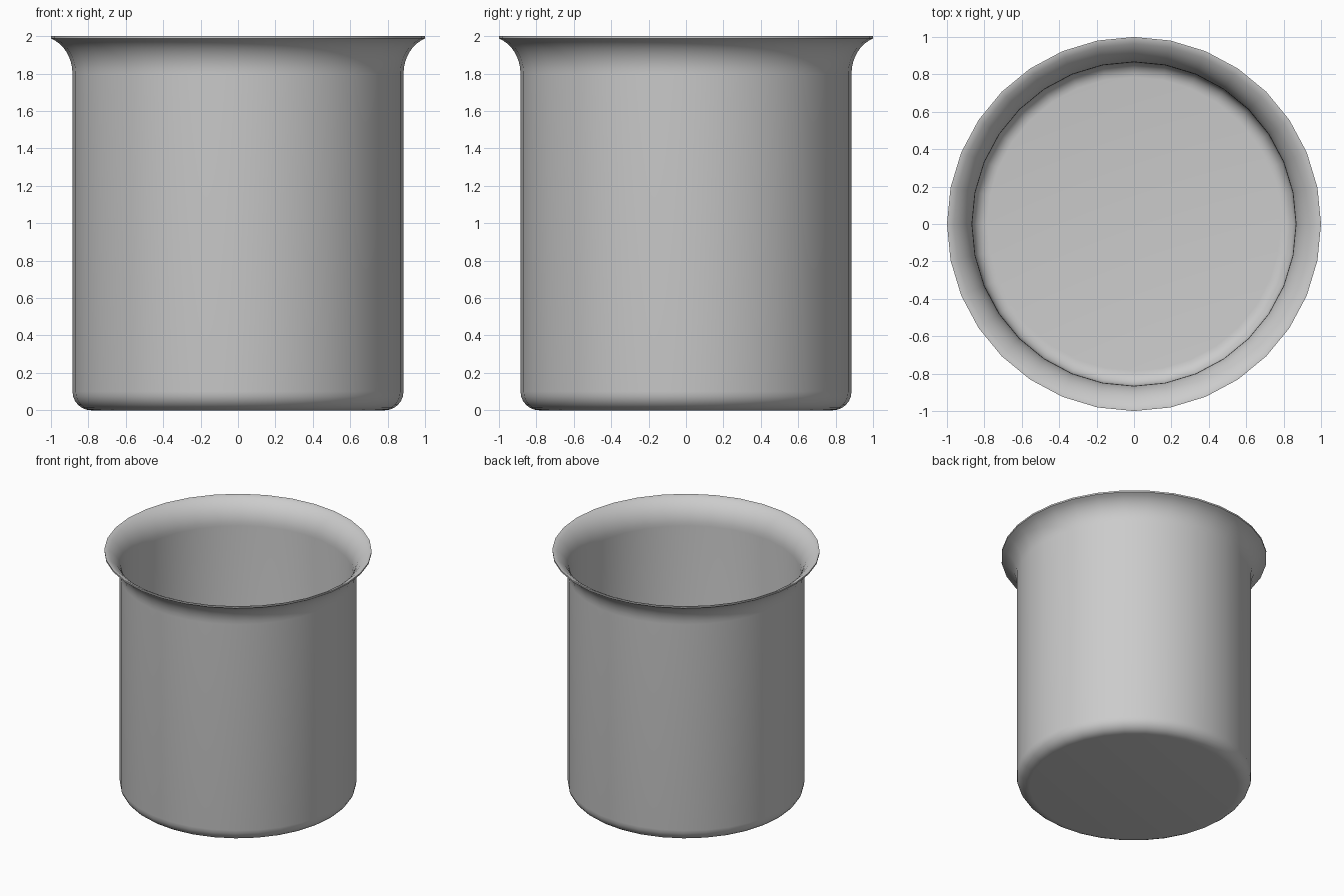
import bpy, bmesh
from math import sin, cos, pi, radians

if "Cube" in bpy.data.objects:
    bpy.data.objects.remove(bpy.data.objects["Cube"])

SIDES = 32


def arc(cr, cz, rr, rz, a0, a1, n):
    """Points on an elliptical arc in the (radius, height) plane, angles in degrees."""
    pts = []
    for i in range(n + 1):
        a = radians(a0 + (a1 - a0) * i / n)
        pts.append((cr + rr * cos(a), cz + rz * sin(a)))
    return pts


def lathe(name, profile, sides):
    """Revolve a profile that starts and ends on the z axis."""
    bm = bmesh.new()
    rings = []
    for r, z in profile:
        if r < 1e-6:
            rings.append([bm.verts.new((0, 0, z))] * sides)
        else:
            rings.append([bm.verts.new((r * cos(2 * pi * i / sides), r * sin(2 * pi * i / sides), z))
                          for i in range(sides)])
    for a, b in zip(rings, rings[1:]):
        for i in range(sides):
            j = (i + 1) % sides
            bm.faces.new(list(dict.fromkeys((a[i], a[j], b[j], b[i]))))
    bmesh.ops.recalc_face_normals(bm, faces=bm.faces)
    mesh = bpy.data.meshes.new(name)
    bm.to_mesh(mesh)
    bm.free()
    obj = bpy.data.objects.new(name, mesh)
    bpy.context.collection.objects.link(obj)
    bpy.context.view_layer.objects.active = obj
    obj.select_set(True)
    bpy.ops.object.shade_smooth_by_angle(angle=radians(35))
    return obj


# Outside: flat base, rounded foot, straight wall, flared lip
outer = [(0, 0)] + arc(0.785, 0.1, 0.1, 0.1, -90, 0, 6)
outer += arc(1.055, 1.80, 0.17, 0.198, 180, 109, 8)

# Inside: the same path back down, one wall thickness in
inner = arc(1.055, 1.80, 0.19, 0.213, 110, 180, 8)
inner[0] = (0.99, 2.0)
inner += arc(0.785, 0.1, 0.08, 0.08, 0, -90, 6) + [(0, 0.02)]

# Thin rim joins the two
lathe("beaker", outer + [(1.0, 1.99), (1.0, 2.0)] + inner, SIDES)
